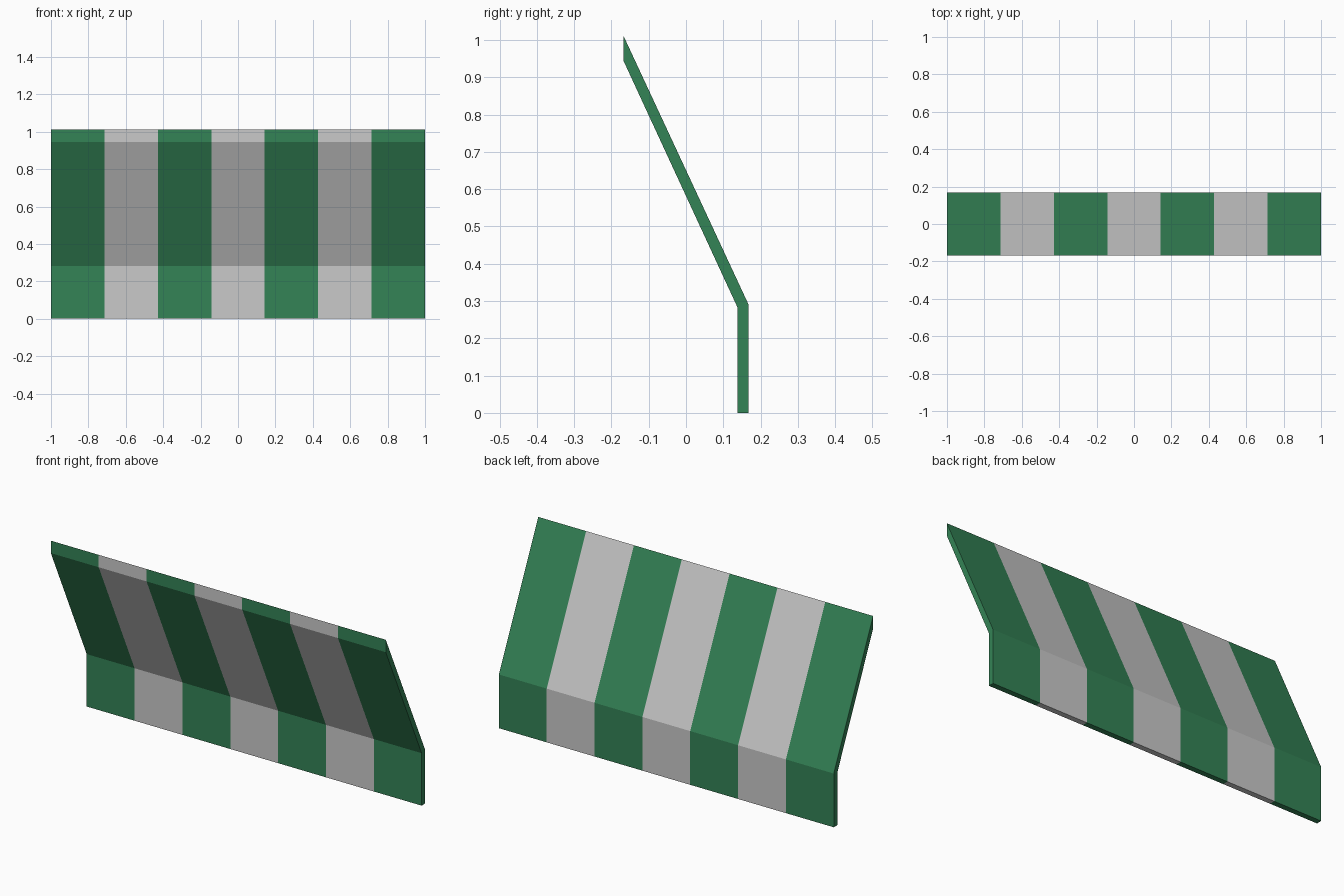
import bpy, bmesh

if "Cube" in bpy.data.objects:
    bpy.data.objects.remove(bpy.data.objects["Cube"])

STRIPES = 7
WIDTH = 2.0
# Side profile (y, z): sloped canopy with a hanging valance
PROFILE = [(-0.168, 1.012), (0.168, 0.29), (0.168, 0.0),
           (0.138, 0.0), (0.138, 0.283), (-0.168, 0.945)]


def material(name, rgb):
    m = bpy.data.materials.new(name)
    m.diffuse_color = (*rgb, 1)
    m.use_nodes = True
    m.node_tree.nodes["Principled BSDF"].inputs["Base Color"].default_value = m.diffuse_color
    return m


green = material("awning green", (0.034, 0.227, 0.093))
pale = material("awning pale grey", (0.59, 0.59, 0.59))

# Sweep the profile along x with one ring at every stripe boundary
bm = bmesh.new()
rings = []
for i in range(STRIPES + 1):
    x = -WIDTH / 2 + WIDTH * i / STRIPES
    rings.append([bm.verts.new((x, y, z)) for y, z in PROFILE])

n = len(PROFILE)
for i in range(STRIPES):
    a, b = rings[i], rings[i + 1]
    for j in range(n):
        k = (j + 1) % n
        f = bm.faces.new((a[j], a[k], b[k], b[j]))
        f.material_index = i % 2  # alternating stripes

# End caps, split at the fold so each piece is a convex quad
for r in (rings[0], rings[-1]):
    bm.faces.new((r[0], r[1], r[4], r[5]))
    bm.faces.new((r[1], r[2], r[3], r[4]))

bmesh.ops.recalc_face_normals(bm, faces=bm.faces)
mesh = bpy.data.meshes.new("striped_awning")
bm.to_mesh(mesh)
bm.free()
mesh.materials.append(green)
mesh.materials.append(pale)
awning = bpy.data.objects.new("striped_awning", mesh)
bpy.context.collection.objects.link(awning)
